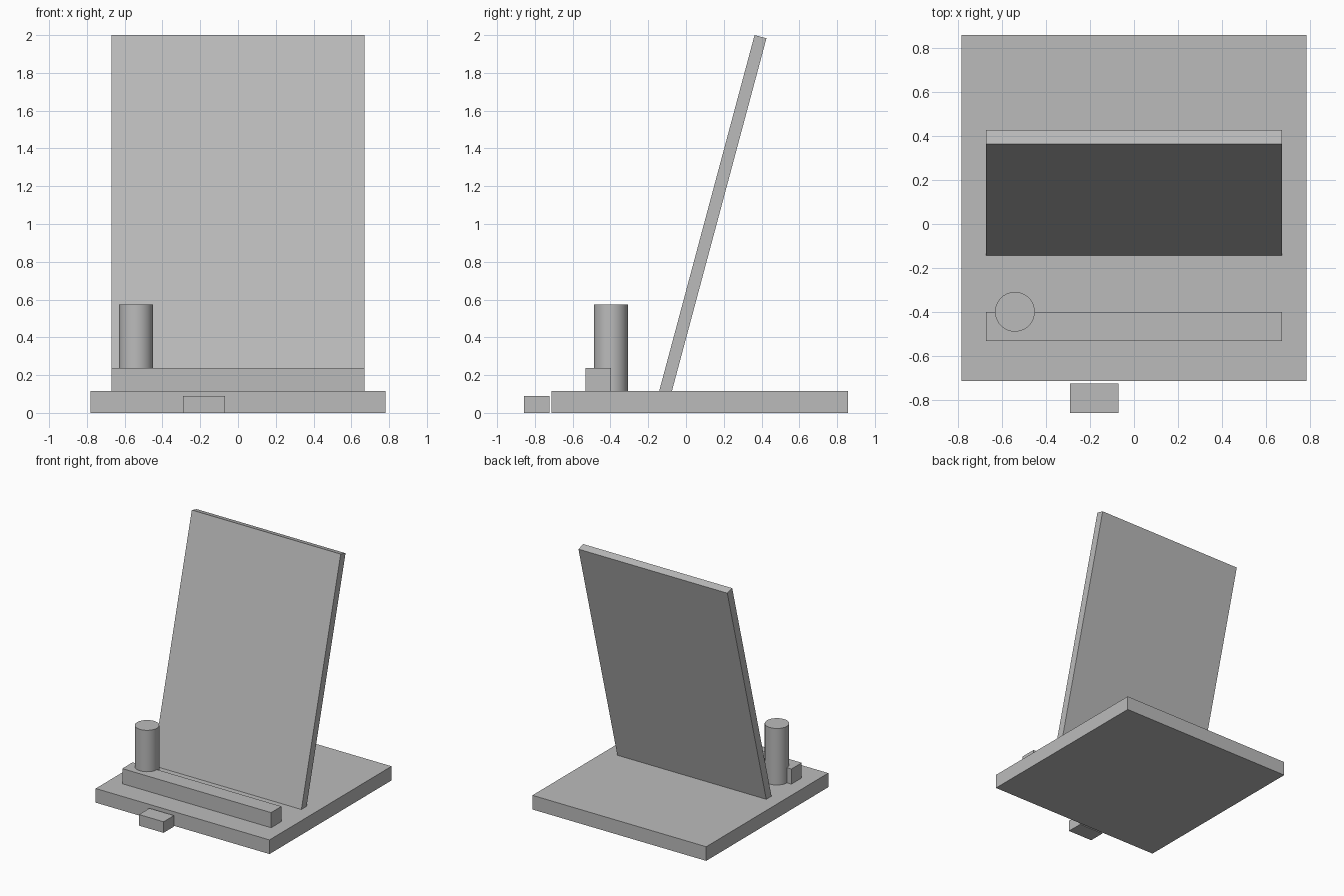
import bpy
import bmesh
from math import radians, sin, cos
from mathutils import Matrix, Vector

cube = bpy.data.objects.get("Cube")
if cube:
    bpy.data.objects.remove(cube, do_unlink=True)

# Single plain grey finish
GREY = (0.5, 0.5, 0.5, 1)
grey = bpy.data.materials.new("plain_grey")
grey.use_nodes = True
grey.diffuse_color = GREY
grey.node_tree.nodes["Principled BSDF"].inputs["Base Color"].default_value = GREY


def finish(name, bm):
    mesh = bpy.data.meshes.new(name)
    bm.to_mesh(mesh)
    bm.free()
    mesh.materials.append(grey)
    obj = bpy.data.objects.new(name, mesh)
    bpy.context.collection.objects.link(obj)
    return obj


def box(name, low, high, matrix=Matrix()):
    """Box between two corners, optionally moved by a matrix."""
    low, high = Vector(low), Vector(high)
    bm = bmesh.new()
    bmesh.ops.create_cube(bm, size=1)
    bmesh.ops.scale(bm, vec=high - low, verts=bm.verts)
    bmesh.ops.translate(bm, vec=(low + high) / 2, verts=bm.verts)
    bm.transform(matrix)
    return finish(name, bm)


BASE_TOP = 0.115
HALF_WIDTH = 0.67

# Base plate, front ledge and small tab in front of the base
box("base_plate", (-0.782, -0.712, 0), (0.782, 0.857, BASE_TOP))
box("front_ledge", (-HALF_WIDTH, -0.531, BASE_TOP), (HALF_WIDTH, -0.398, 0.238))
box("front_tab", (-0.291, -0.857, 0), (-0.07, -0.723, 0.09))

# Leaning back panel, hung from its top front edge, its foot sunk in the base
LEAN = radians(15)
THICK = 0.065
length = (2 - BASE_TOP) / cos(LEAN) + 0.02
hang = Matrix.Translation((0, 0.363, 2)) @ Matrix.Rotation(-LEAN, 4, "X")
box("back_panel", (-HALF_WIDTH, 0, -length), (HALF_WIDTH, THICK, 0), hang)

# Upright round post
bm = bmesh.new()
bmesh.ops.create_cone(bm, cap_ends=True, segments=64, radius1=0.09, radius2=0.09,
                      depth=0.575 - BASE_TOP)
bmesh.ops.translate(bm, vec=(-0.54, -0.398, (0.575 + BASE_TOP) / 2), verts=bm.verts)
post = finish("round_post", bm)
bpy.ops.object.select_all(action="DESELECT")
post.select_set(True)
bpy.context.view_layer.objects.active = post
bpy.ops.object.shade_smooth_by_angle(angle=radians(30))
